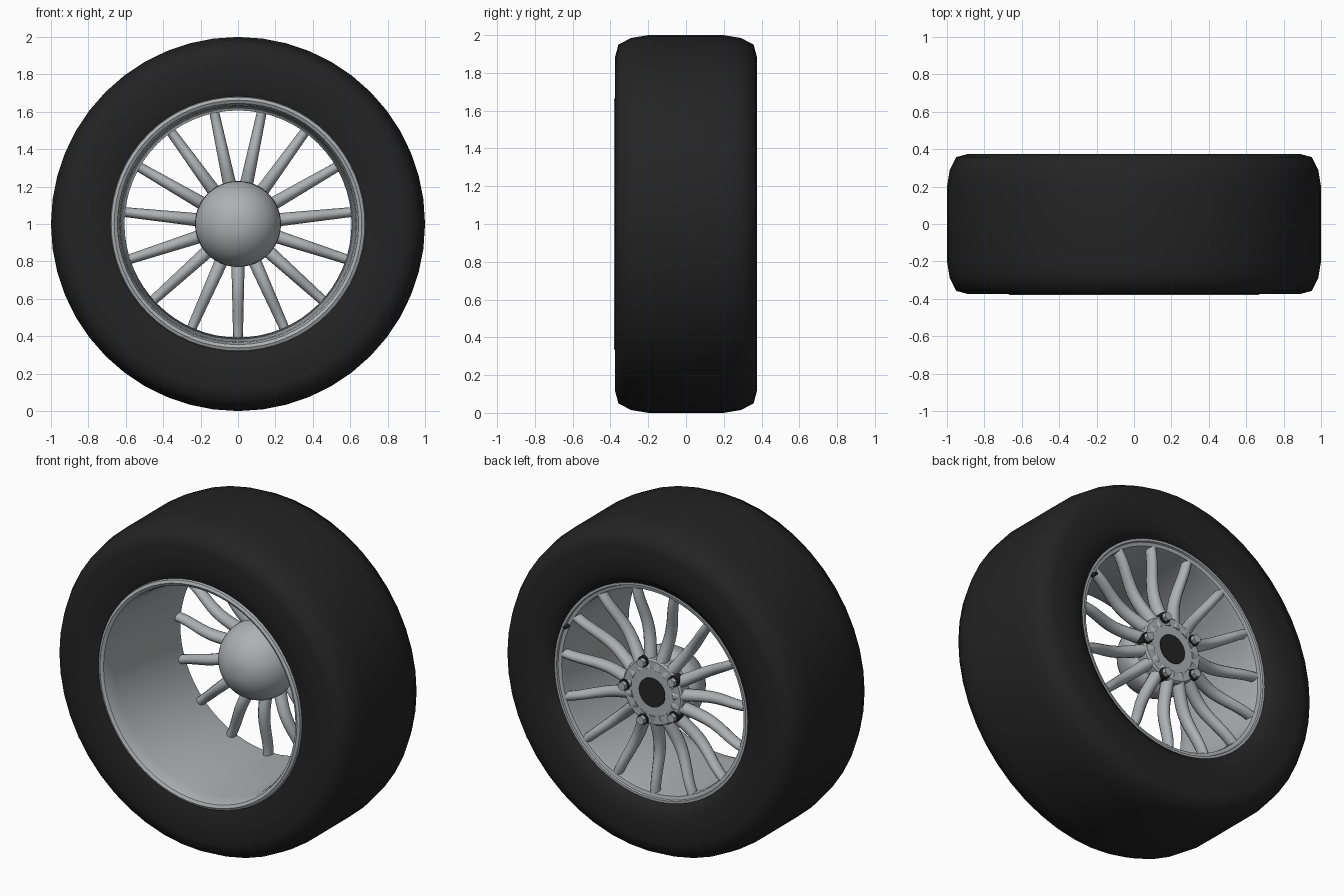
import bpy, bmesh
from math import sin, cos, tau, radians, pi
from mathutils import Matrix, Vector

cube = bpy.data.objects.get("Cube")
if cube:
    bpy.data.objects.remove(cube, do_unlink=True)

AXLE = Vector((0, 0, 1))


def material(name, rgb, rough):
    m = bpy.data.materials.new(name)
    m.use_nodes = True
    m.diffuse_color = (*rgb, 1)
    bsdf = m.node_tree.nodes["Principled BSDF"]
    bsdf.inputs["Base Color"].default_value = (*rgb, 1)
    bsdf.inputs["Roughness"].default_value = rough
    return m


rubber = material("black rubber", (0.017, 0.017, 0.017), 0.8)
metal = material("silver metal", (0.42, 0.44, 0.45), 0.5)


def finish(name, bm, mat, angle=40):
    bmesh.ops.recalc_face_normals(bm, faces=bm.faces)
    me = bpy.data.meshes.new(name)
    bm.to_mesh(me)
    bm.free()
    me.materials.append(mat)
    ob = bpy.data.objects.new(name, me)
    ob.location = AXLE
    bpy.context.collection.objects.link(ob)
    bpy.ops.object.select_all(action='DESELECT')
    ob.select_set(True)
    bpy.context.view_layer.objects.active = ob
    bpy.ops.object.shade_smooth_by_angle(angle=radians(angle))
    return ob


def bridge(bm, a, b):
    for i in range(len(a)):
        j = (i + 1) % len(a)
        bm.faces.new((a[i], a[j], b[j], b[i]))


def lathe(name, profile, mat, segments=48, closed=True, angle=40):
    """Turn (radius, y) points around the axle."""
    bm = bmesh.new()
    rings = [[bm.verts.new((r * cos(tau * i / segments), y, r * sin(tau * i / segments)))
              for i in range(segments)] for r, y in profile]
    for a, b in zip(rings, rings[1:]):
        bridge(bm, a, b)
    if closed:
        bridge(bm, rings[-1], rings[0])
    else:
        bm.faces.new(rings[0])
        bm.faces.new(rings[-1])
    return finish(name, bm, mat, angle)


# Tyre with rounded shoulders
shoulder = [(0.70, 0.365), (0.78, 0.375), (0.885, 0.375), (0.95, 0.358), (0.985, 0.29), (1.0, 0.2)]
lathe("tyre", [(0.645, 0.33)] + shoulder + [(r, -y) for r, y in reversed(shoulder)]
      + [(0.675, -0.355)], rubber, angle=60)

# Rim barrel with a rolled front lip and a thin rear edge
lathe("rim", [(0.685, -0.345), (0.678, -0.372), (0.662, -0.38), (0.645, -0.37),
              (0.635, -0.34), (0.63, -0.29), (0.607, 0.29), (0.612, 0.32),
              (0.632, 0.325), (0.636, 0.335), (0.65, 0.335), (0.65, -0.3)], metal, 64)

# Hub: domed front, flat mounting face at the rear
dome = [(0.23 * sin(pi / 2 * k / 10), 0.21 - 0.23 * cos(pi / 2 * k / 10)) for k in range(1, 11)]
lathe("hub", dome + [(0.215, 0.24), (0.2, 0.25), (0.2, 0.315), (0.19, 0.325)], metal, closed=False)
lathe("centre_cap", [(0.088, 0.3), (0.088, 0.329)], rubber, 32, closed=False)

# Spokes: oval section swept along a shallow wave from hub to rim
SIDES, STEPS = 12, 14
bm = bmesh.new()
for n in range(15):
    turn = Matrix.Rotation(tau * n / 15, 4, 'Y')
    rings = []
    for k in range(STEPS + 1):
        t = k / STEPS
        r = 0.14 + 0.475 * t
        y = 0.272 + 0.02 * cos(tau * t * 0.95) - 0.008 * sin(tau * t)
        wide, deep = 0.037 - 0.011 * t, 0.042 - 0.008 * t
        rings.append([bm.verts.new(turn @ Vector((wide * cos(tau * s / SIDES),
                                                  y + deep * sin(tau * s / SIDES), -r)))
                      for s in range(SIDES)])
    for a, b in zip(rings, rings[1:]):
        bridge(bm, a, b)
    bm.faces.new(rings[0])
    bm.faces.new(rings[-1])
finish("spokes", bm, metal)


# Five wheel nuts: dark seat with a metal hex head
def nuts(name, radius, sides, y0, y1, mat):
    bm = bmesh.new()
    for n in range(5):
        a = tau * n / 5
        place = (Matrix.Translation((0.183 * cos(a), (y0 + y1) / 2, 0.183 * sin(a)))
                 @ Matrix.Rotation(pi / 2, 4, 'X'))
        bmesh.ops.create_cone(bm, cap_ends=True, segments=sides, radius1=radius,
                              radius2=radius, depth=y1 - y0, matrix=place)
    finish(name, bm, mat, 30)


nuts("nut_seats", 0.033, 16, 0.28, 0.335, rubber)
nuts("nut_heads", 0.026, 6, 0.3, 0.36, metal)

# Valve stem at the rear rim edge
bm = bmesh.new()
a = radians(24)
bmesh.ops.create_cone(bm, cap_ends=True, segments=10, radius1=0.014, radius2=0.01, depth=0.07,
                      matrix=Matrix.Translation((0.622 * cos(a), 0.325, 0.622 * sin(a)))
                      @ Matrix.Rotation(-pi / 2, 4, 'X'))
finish("valve_stem", bm, rubber)
